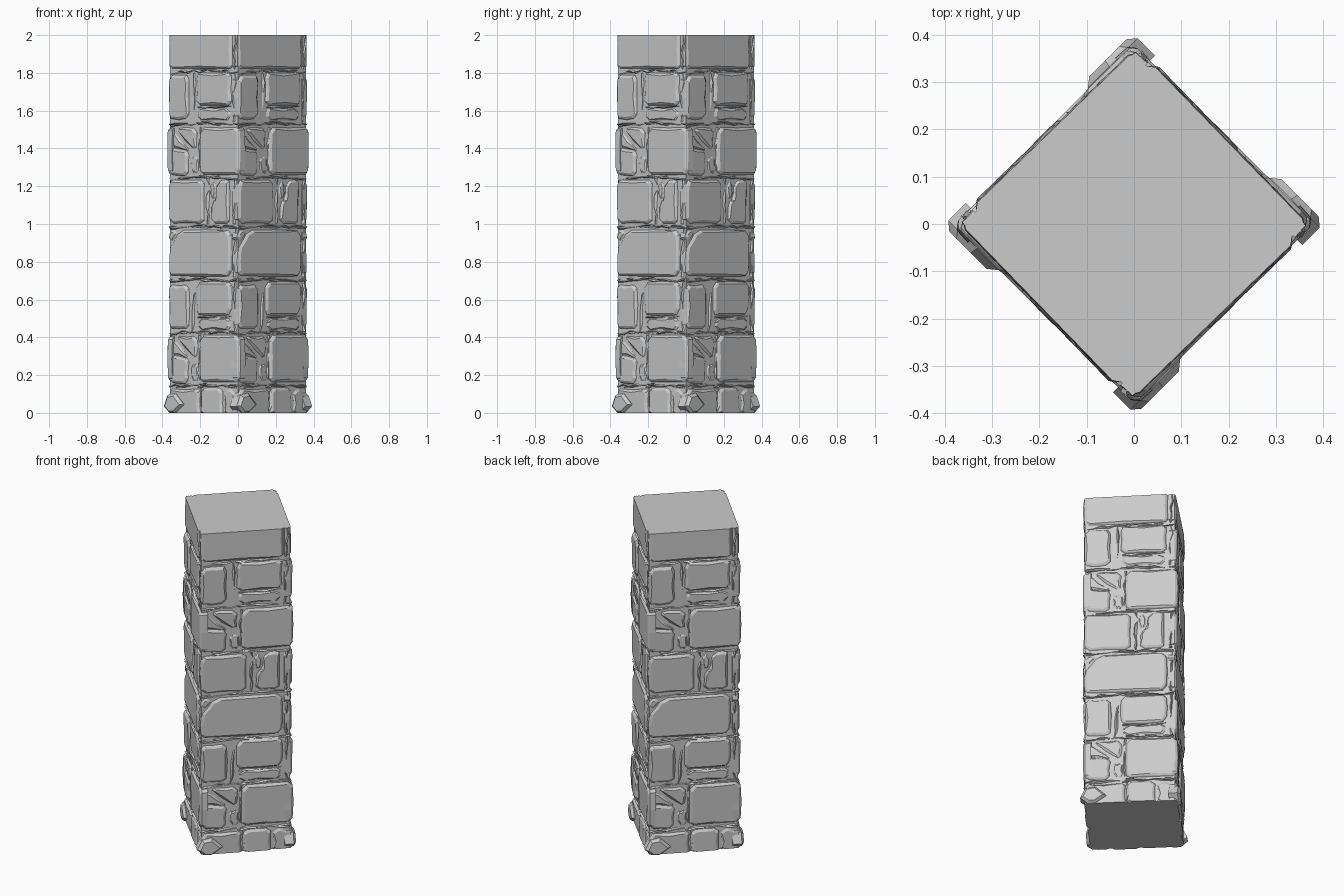
import bpy
import bmesh
import random
from math import radians
from mathutils import Vector

random.seed(7)
if "Cube" in bpy.data.objects:
    bpy.data.objects.remove(bpy.data.objects["Cube"], do_unlink=True)

HEIGHT = 2.0
HALF = 0.25      # mortar core half width
FACE = 0.268     # distance of the stone faces from the axis
SIDES = {"front_right": -45, "front_left": 45, "back_left": 135, "back_right": 225}

stone_mat = bpy.data.materials.new("grey stone")
stone_mat.use_nodes = True
GREY = (0.6, 0.6, 0.6, 1)
stone_mat.diffuse_color = GREY
stone_mat.node_tree.nodes["Principled BSDF"].inputs["Base Color"].default_value = GREY


def jitter(amount):
    return random.uniform(-amount, amount)


def clamp(z):
    return min(max(z, 0), HEIGHT)


def finish(bm, name):
    bmesh.ops.recalc_face_normals(bm, faces=bm.faces)
    mesh = bpy.data.meshes.new(name)
    bm.to_mesh(mesh)
    bm.free()
    mesh.materials.append(stone_mat)
    return mesh


def loft(bm, rings):
    """Skin a stack of equal rings and close both ends."""
    rings = [[bm.verts.new(p) for p in ring] for ring in rings]
    n = len(rings[0])
    for a, b in zip(rings, rings[1:]):
        for i in range(n):
            bm.faces.new((a[i], a[(i + 1) % n], b[(i + 1) % n], b[i]))
    bm.faces.new(rings[0])
    bm.faces.new(rings[-1])


def to_u(x):
    """Diagonal x of a wall point -> distance along that wall."""
    return (x + 0.185) * 1.414


def stone(bm, corners, depth=FACE, rough=0.006, bevel=0.012):
    """Rough-hewn slab: worn outline, chamfered rim, slightly tilted face."""
    pts = [Vector((to_u(x), z)) for x, z in corners]
    centre = sum(pts, Vector((0, 0))) / len(pts)
    outline = []
    for i, p in enumerate(pts):
        before, after = pts[i - 1], pts[(i + 1) % len(pts)]
        for other in (before, after):
            step = min(random.uniform(0.012, 0.03), (other - p).length * 0.3)
            outline.append(p + (other - p).normalized() * step)
        outline.append((p + after) / 2 + Vector((jitter(rough), jitter(rough))))
    tilt_u, tilt_z = jitter(0.015), jitter(0.02)

    def ring(inset, d, tilt):
        out = []
        for p in outline:
            away = p - centre
            q = p - away.normalized() * min(inset, away.length * 0.4)
            y = d + tilt * (tilt_u * away.x + tilt_z * away.y)
            z = p.y if p.y >= HEIGHT or p.y <= 0 else q.y
            out.append((q.x, -y, clamp(z)))
        return out

    loft(bm, [ring(-0.006, HALF - 0.03, 0), ring(-0.004, HALF + 0.004, 0),
              ring(0.002, depth - 0.006, 1), ring(bevel, depth, 1)])


def block(bm, x0, x1, z0, z1, depth=FACE):
    stone(bm, [(x0, z0), (x1, z0), (x1, z1), (x0, z1)], depth)


def ridge(bm, start, end, width, peak=0.258):
    """Crumbling mortar bead with an uneven crest."""
    a, b = [Vector((to_u(x), z)) for x, z in (start, end)]
    along = (b - a).normalized()
    side = Vector((-along.y, along.x))
    count = max(3, int((b - a).length / 0.045))
    rings = []
    for i in range(count + 1):
        p = a.lerp(b, i / count) + side * jitter(width * 0.25)
        w = width * random.uniform(0.5, 1.0)
        crest = p + side * jitter(w * 0.6)
        rings.append([((p - side * w).x, -HALF + 0.01, clamp((p - side * w).y)),
                      (crest.x, -(peak + jitter(0.009)), clamp(crest.y)),
                      ((p + side * w).x, -HALF + 0.01, clamp((p + side * w).y))])
    loft(bm, rings)


# Recurring courses, each laid from its bottom height
def split_course(bm, z):
    block(bm, -0.365, -0.265, z + 0.01, z + 0.235)
    block(bm, -0.22, -0.04, z + 0.08, z + 0.25)
    block(bm, -0.215, -0.045, z, z + 0.06, 0.262)


def cracked_course(bm, z):
    block(bm, -0.2, 0.003, z + 0.01, z + 0.255)
    stone(bm, [(-0.37, z + 0.01), (-0.27, z), (-0.265, z + 0.13), (-0.37, z + 0.15)])
    stone(bm, [(-0.37, z + 0.16), (-0.255, z + 0.13), (-0.35, z + 0.24)], 0.262)
    stone(bm, [(-0.33, z + 0.25), (-0.225, z + 0.13), (-0.22, z + 0.25)], 0.265)
    stone(bm, [(-0.25, z + 0.01), (-0.21, z + 0.01), (-0.215, z + 0.11), (-0.255, z + 0.1)], 0.26)


def paired_course(bm, z):
    block(bm, -0.365, -0.185, z, z + 0.225)
    stone(bm, [(-0.145, z), (-0.05, z), (-0.05, z + 0.23), (-0.11, z + 0.22),
               (-0.115, z + 0.13), (-0.14, z + 0.1)])
    block(bm, -0.15, -0.12, z + 0.13, z + 0.215, 0.262)


def long_course(bm, z, height):
    top = z + height
    stone(bm, [(-0.365, z + 0.005), (-0.04, z), (-0.04, top),
               (-0.31, top), (-0.365, top - 0.1)])
    stone(bm, [(-0.365, top - 0.06), (-0.335, top - 0.04), (-0.325, top), (-0.365, top)], 0.262)


def footing_course(bm):
    block(bm, -0.365, -0.205, -0.02, 0.125)
    block(bm, -0.195, -0.085, -0.02, 0.13)
    block(bm, -0.075, -0.02, -0.02, 0.12, 0.262)


bm = bmesh.new()
footing_course(bm)
cracked_course(bm, 0.155)
split_course(bm, 0.44)
long_course(bm, 0.725, 0.24)
paired_course(bm, 1.005)
cracked_course(bm, 1.255)
split_course(bm, 1.55)
block(bm, -0.365, -0.035, 1.825, 2.03, 0.264)
stones = finish(bm, "wall_stones")

# Mortar in the bed joints, upright joints and corners
bm = bmesh.new()
for z in (0.143, 0.425, 0.705, 0.985, 1.245, 1.53, 1.81):
    ridge(bm, (-0.365, z), (-0.005, z), 0.018)
    ridge(bm, (-0.36, z - 0.012), (-0.17, z + 0.008), 0.012, 0.262)
    ridge(bm, (-0.2, z + 0.008), (-0.01, z - 0.008), 0.012, 0.262)
for x, z0, z1 in ((-0.2, 0, 0.13), (-0.21, 0.16, 0.41), (-0.242, 0.43, 0.7),
                  (-0.165, 1, 1.24), (-0.21, 1.26, 1.51), (-0.242, 1.54, 1.8)):
    ridge(bm, (x, z0), (x + 0.006, z1), 0.022, 0.26)
for z0, z1 in ((0.43, 0.7), (0.72, 0.98), (1, 1.24), (1.54, 1.8), (1.82, 2)):
    ridge(bm, (-0.022, z0), (-0.018, z1), 0.02, 0.262)
for z in (0.505, 1.615):
    ridge(bm, (-0.215, z), (-0.04, z + 0.008), 0.012, 0.262)
mortar = finish(bm, "mortar_joints")

# Angular rock leaning against the foot of each wall
bm = bmesh.new()
outline = [(-0.385, 0.035), (-0.355, 0.0), (-0.325, 0.0), (-0.28, 0.045), (-0.325, 0.105), (-0.365, 0.095)]
loft(bm, [[(to_u(x) * s - 0.21 * (1 - s), -d, z * s + 0.04 * (1 - s)) for x, z in outline]
          for d, s in ((0.22, 1), (0.272, 1), (0.287, 0.75))])
rock = finish(bm, "foot_rock")

for side, angle in SIDES.items():
    for mesh in (stones, mortar, rock):
        ob = bpy.data.objects.new(f"{mesh.name}_{side}", mesh)
        ob.rotation_euler.z = radians(angle)
        bpy.context.collection.objects.link(ob)

# Solid core
bm = bmesh.new()
bmesh.ops.create_cube(bm, size=1)
bmesh.ops.scale(bm, vec=(HALF * 2 + 0.01, HALF * 2 + 0.01, HEIGHT), verts=bm.verts)
bmesh.ops.translate(bm, vec=(0, 0, HEIGHT / 2), verts=bm.verts)
core = bpy.data.objects.new("pillar_core", finish(bm, "pillar_core"))
core.rotation_euler.z = radians(45)
bpy.context.collection.objects.link(core)
